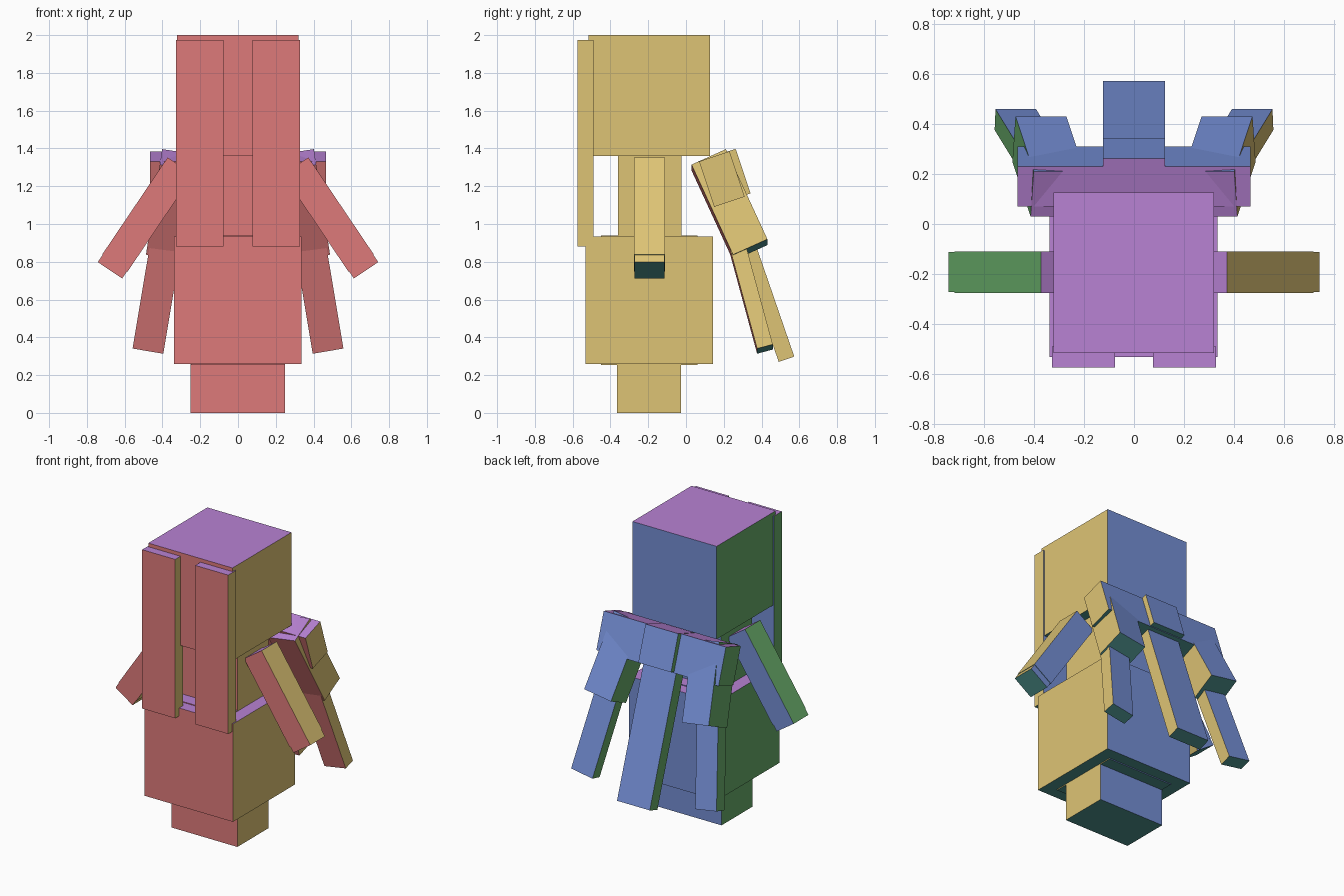
import bpy, bmesh, math
from mathutils import Matrix, Vector

if "Cube" in bpy.data.objects:
    bpy.data.objects.remove(bpy.data.objects["Cube"])

# One flat colour per facing direction (linear values)
def lin(r, g, b):
    return tuple(((c / 255 + 0.055) / 1.055) ** 2.4 for c in (r, g, b)) + (1,)

COLOURS = {
    "front_red": (222, 122, 122), "back_blue": (116, 142, 212),
    "right_gold": (222, 196, 117), "left_green": (104, 172, 106),
    "top_purple": (184, 130, 212), "bottom_teal": (78, 146, 142),
}
MATS = []
for label, rgb in COLOURS.items():
    m = bpy.data.materials.new(label)
    m.diffuse_color = lin(*rgb)
    m.use_nodes = True
    m.node_tree.nodes["Principled BSDF"].inputs["Base Color"].default_value = m.diffuse_color
    MATS.append(m)


def facing(n):
    axis = max(range(3), key=lambda i: abs(n[i]))
    return ((3, 2), (0, 1), (5, 4))[axis][n[axis] > 0]


def box(name, centre, size, tilt=0, roll=0):
    """Box swung backwards by tilt and outwards by roll (degrees)."""
    rot = (Matrix.Rotation(math.radians(-roll), 4, 'Y')
           @ Matrix.Rotation(math.radians(tilt), 4, 'X'))
    bm = bmesh.new()
    bmesh.ops.create_cube(bm, size=1)
    bm.transform(Matrix.Translation(centre) @ rot @ Matrix.Diagonal((*size, 1)))
    bm.normal_update()
    for f in bm.faces:
        f.material_index = facing(f.normal)
    me = bpy.data.meshes.new(name)
    bm.to_mesh(me)
    bm.free()
    for m in MATS:
        me.materials.append(m)
    ob = bpy.data.objects.new(name, me)
    bpy.context.collection.objects.link(ob)
    return ob


def span(name, x, y, z):
    """Upright box from its ranges."""
    return box(name, [(a + b) / 2 for a, b in (x, y, z)],
               [b - a for a, b in (x, y, z)])


def hang(name, end, size, tilt, roll):
    """Box whose lower end is centred on the given point."""
    a, b = math.radians(tilt), math.radians(roll)
    up = Vector((-math.sin(b) * math.cos(a), -math.sin(a), math.cos(b) * math.cos(a)))
    return box(name, Vector(end) + up * size[2] / 2, size, tilt, roll)


# Upright body
span("head", (-0.322, 0.32), (-0.517, 0.126), (1.36, 2.0))
span("torso", (-0.25, 0.25), (-0.36, -0.025), (0.90, 1.36))
span("skirt", (-0.338, 0.335), (-0.533, 0.142), (0.26, 0.935))
span("skirt_lining", (-0.25, 0.25), (-0.45, 0.06), (0.254, 0.94))
span("legs", (-0.252, 0.25), (-0.364, -0.027), (0.0, 0.26))

# Tilted yoke behind the shoulders with its middle ribbon
box("back_yoke", (0, 0.19, 1.238), (0.932, 0.17, 0.253), 18.5)
box("yoke_knot", (0, 0.204, 1.247), (0.25, 0.207, 0.249), 18.5)
hang("middle_ribbon", (0, 0.532, 0.284), (0.25, 0.087, 0.96), 19, 0)

# Paired parts
for s, side in ((1, "right"), (-1, "left")):
    x0, x1 = sorted((s * 0.0765, s * 0.328))
    span(side + "_hair_strand", (x0, x1), (-0.575, -0.49), (0.88, 1.975))
    # sleeve and the slightly slimmer hand
    hang(side + "_sleeve", (s * 0.652, -0.193, 0.793), (0.162, 0.166, 0.62), 0, s * 34)
    hang(side + "_hand", (s * 0.678, -0.193, 0.755), (0.156, 0.160, 0.2), 0, s * 34)
    # two-piece side ribbon
    hang(side + "_ribbon_upper", (s * 0.379, 0.34, 0.863), (0.206, 0.2, 0.53), 24.5, s * 8.7)
    hang(side + "_ribbon_lower", (s * 0.475, 0.418, 0.338), (0.165, 0.086, 0.58), 15, s * 9.5)
